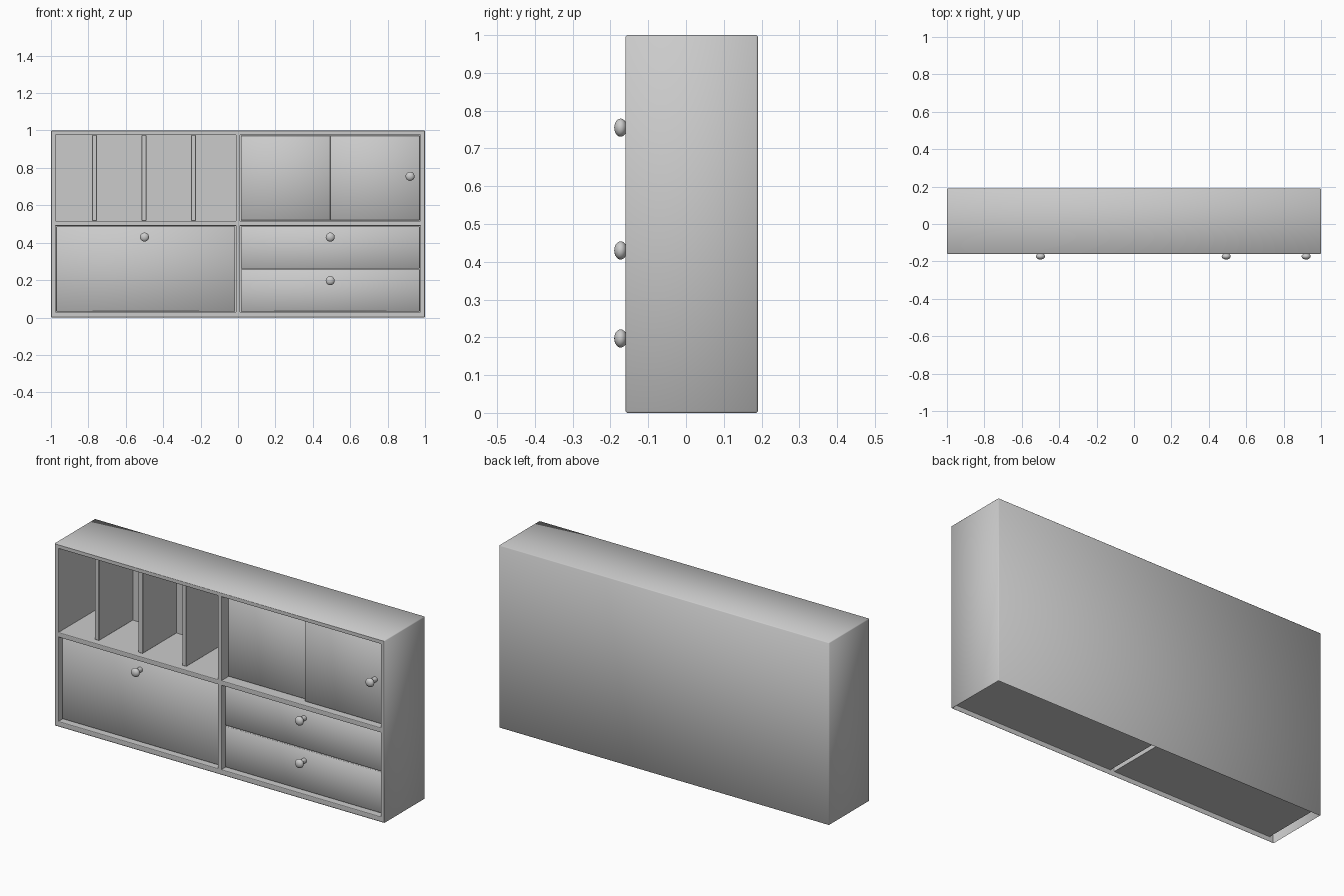
import bpy, bmesh
from mathutils import Matrix, Vector

cube = bpy.data.objects.get("Cube")
if cube:
    bpy.data.objects.remove(cube, do_unlink=True)

FRONT, BACK = -0.16, 0.19
EDGE, GAP = 0.975, 0.012          # outer and inner limits of the openings in x
LOW, MID_LOW, MID_HIGH, HIGH = 0.03, 0.49, 0.517, 0.975

grey = bpy.data.materials.new("grey paint")
grey.use_nodes = True
colour = (0.6, 0.6, 0.6, 1)
grey.diffuse_color = colour
grey.node_tree.nodes["Principled BSDF"].inputs["Base Color"].default_value = colour


def finish(bm, name, smooth=True):
    mesh = bpy.data.meshes.new(name)
    for f in bm.faces:
        f.smooth = smooth
    bm.to_mesh(mesh)
    bm.free()
    mesh.materials.append(grey)
    obj = bpy.data.objects.new(name, mesh)
    bpy.context.collection.objects.link(obj)
    return obj


def box_mesh(x0, x1, y0, y1, z0, z1, bevel):
    bm = bmesh.new()
    size = Matrix.Diagonal((x1 - x0, y1 - y0, z1 - z0, 1))
    centre = Matrix.Translation(((x0 + x1) / 2, (y0 + y1) / 2, (z0 + z1) / 2))
    bmesh.ops.create_cube(bm, size=1, matrix=centre @ size)
    bmesh.ops.bevel(bm, geom=bm.edges[:], offset=bevel, segments=1, affect='EDGES')
    bm.normal_update()
    return bm


def panel(name, x0, x1, z0, z1, recess, depth=0.02, smooth=True):
    y = FRONT + recess
    return finish(box_mesh(x0, x1, y, y + depth, z0, z1, 0.002), name, smooth)


# Outer case, open underneath and at the front
bm = box_mesh(-1, 1, FRONT, BACK, 0, 1, 0.004)
openings = [f for f in bm.faces if f.normal.y < -0.99 or f.normal.z < -0.99]
bmesh.ops.delete(bm, geom=openings, context='FACES')
finish(bm, "case")

# Front frame with four pockets pushed back into the case
xs = [-0.996, -EDGE, -GAP, GAP, EDGE, 0.996]
zs = [0.004, LOW, MID_LOW, MID_HIGH, HIGH, 0.996]
bm = bmesh.new()
grid = [[bm.verts.new((x, FRONT, z)) for z in zs] for x in xs]
pockets = []
for i in range(5):
    for j in range(5):
        f = bm.faces.new((grid[i][j], grid[i + 1][j], grid[i + 1][j + 1], grid[i][j + 1]))
        if i in (1, 3) and j in (1, 3):
            pockets.append(f)
for f in bmesh.ops.extrude_discrete_faces(bm, faces=pockets)["faces"]:
    bmesh.ops.translate(bm, verts=f.verts[:], vec=Vector((0, BACK - FRONT - 0.02, 0)))
bm.normal_update()
rims = [e for e in bm.edges if len(e.link_faces) == 2 and e.calc_face_angle() > 1
        and all(v.co.y < FRONT + 0.01 for v in e.verts)]
bmesh.ops.bevel(bm, geom=rims, offset=0.004, segments=2, profile=0.5, affect='EDGES')
finish(bm, "front_frame", smooth=False)

# Upright dividers in the open shelf
for n, x in enumerate((-0.767, -0.503, -0.238)):
    panel(f"shelf_divider_{n + 1}", x - 0.013, x + 0.013, MID_HIGH, HIGH, 0.035, 0.295, False)

# Flap, drawers and sliding doors
C = 0.003
panel("flap_door", -EDGE + C, -GAP - C, LOW + C, MID_LOW - C, 0.03)
panel("lower_drawer", GAP + C, EDGE - C, LOW + C, 0.258, 0.03)
panel("upper_drawer", GAP + C, EDGE - C, 0.262, MID_LOW - C, 0.03)
panel("rear_sliding_door", GAP + C, 0.51, MID_HIGH + C, HIGH - C, 0.055)
panel("front_sliding_door", 0.493, EDGE - C, MID_HIGH + C, HIGH - C, 0.033)

# Round knobs on short stems
for name, x, z in (("flap_knob", -0.5, 0.43), ("upper_drawer_knob", 0.493, 0.43),
                   ("lower_drawer_knob", 0.493, 0.197), ("door_knob", 0.92, 0.755)):
    bm = bmesh.new()
    head = Matrix.Translation((x, FRONT - 0.013, z)) @ Matrix.Diagonal((0.024, 0.017, 0.024, 1))
    bmesh.ops.create_uvsphere(bm, u_segments=20, v_segments=12, radius=1, matrix=head)
    stem = Matrix.Translation((x, FRONT + 0.012, z)) @ Matrix.Rotation(1.5708, 4, 'X')
    bmesh.ops.create_cone(bm, segments=16, radius1=0.014, radius2=0.012, depth=0.046, matrix=stem)
    finish(bm, name)
